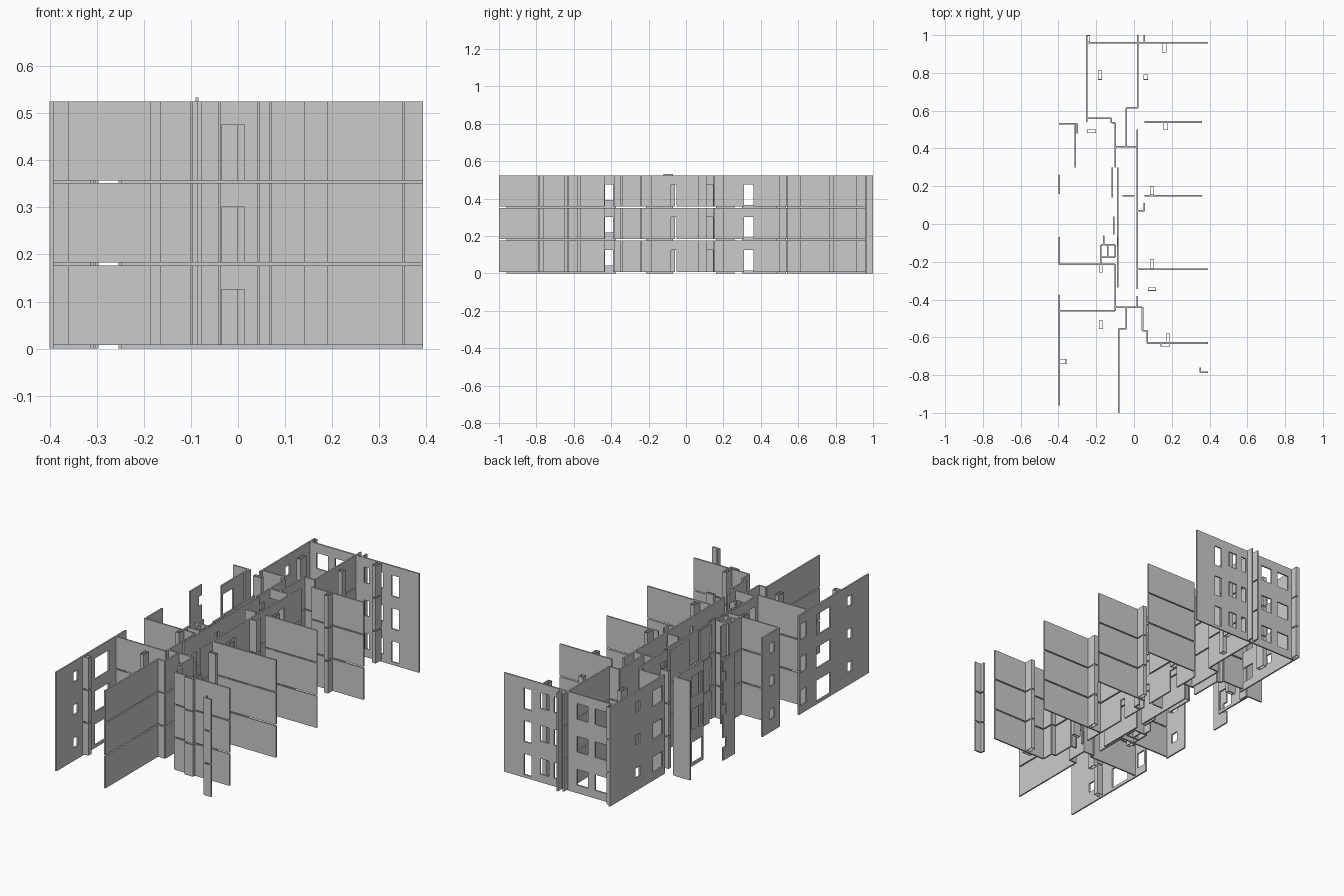
import bpy, bmesh

if "Cube" in bpy.data.objects:
    bpy.data.objects.remove(bpy.data.objects["Cube"])

BASES = (0.008, 0.183, 0.357)   # floor level of each storey
HEIGHT = 0.168                  # wall height per storey
TOP = 0.525
DOOR, WINDOW, SMALL = (0.008, 0.118), (0.035, 0.118), (0.06, 0.112)


def finish(name, bm, thickness):
    mesh = bpy.data.meshes.new(name)
    bm.to_mesh(mesh)
    bm.free()
    obj = bpy.data.objects.new(name, mesh)
    bpy.context.collection.objects.link(obj)
    mod = obj.modifiers.new("thickness", 'SOLIDIFY')
    mod.thickness, mod.offset = thickness, 0
    return obj


def panel(bm, axis, pos, a0, a1, z0, z1, holes):
    """Upright sheet along an axis, with rectangular holes (a0, a1, z0, z1)."""
    cuts_a = sorted({a0, a1} | {min(max(a, a0), a1) for h in holes for a in h[:2]})
    cuts_z = sorted({z0, z1} | {min(max(z, z0), z1) for h in holes for z in h[2:]})
    verts = {}

    def vert(a, z):
        if (a, z) not in verts:
            verts[a, z] = bm.verts.new((a, pos, z) if axis == 'x' else (pos, a, z))
        return verts[a, z]

    for p, q in zip(cuts_a, cuts_a[1:]):
        for r, s in zip(cuts_z, cuts_z[1:]):
            ma, mz = (p + q) / 2, (r + s) / 2
            if not any(h[0] < ma < h[1] and h[2] < mz < h[3] for h in holes):
                bm.faces.new([vert(p, r), vert(q, r), vert(q, s), vert(p, s)])
    for v in [v for v in verts.values() if not v.link_faces]:
        bm.verts.remove(v)


def walls(name, specs, full=False, thickness=0.008):
    """Each spec: axis, position, start, end, then openings (start, end, kind)."""
    bm = bmesh.new()
    for axis, pos, a0, a1, *ops in specs:
        holes = [[(o[0], o[1], round(b + o[2][0], 4), round(b + o[2][1], 4)) for o in ops] for b in BASES]
        if full:
            panel(bm, axis, pos, a0, a1, 0, TOP, sum(holes, []))
        else:
            for b, h in zip(BASES, holes):
                # doors reach the floor of the storey
                h = [(p, q, b if r < b + 0.01 else r, s) for p, q, r, s in h]
                panel(bm, axis, pos, a0, a1, b, b + HEIGHT, h)
    return finish(name, bm, thickness)


def shafts(name, rects):
    """Hollow rectangular ducts, one per storey."""
    bm = bmesh.new()
    for x0, x1, y0, y1 in rects:
        for b in BASES:
            ring = [[bm.verts.new((x, y, z)) for x, y in ((x0, y0), (x1, y0), (x1, y1), (x0, y1))]
                    for z in (b, b + HEIGHT)]
            for i in range(4):
                j = (i + 1) % 4
                bm.faces.new([ring[0][i], ring[0][j], ring[1][j], ring[1][i]])
    return finish(name, bm, 0.004)


# Outer facades, continuous over all storeys
walls("back_facade", [
    ('x', 0.96, -0.25, 0.393, (-0.21, -0.14, WINDOW), (-0.10, -0.035, WINDOW),
     (0.07, 0.10, WINDOW), (0.13, 0.18, WINDOW), (0.23, 0.275, DOOR)),
    ('y', 0.055, 0.96, 1.0)], full=True)
walls("left_back_facade", [
    ('y', -0.25, 0.54, 1.0, (0.56, 0.64, WINDOW), (0.75, 0.785, SMALL)),
    ('x', 0.53, -0.397, -0.30),
    ('y', -0.31, 0.30, 0.53, (0.31, 0.40, DOOR)),
    ('y', -0.30, 0.48, 0.53)], full=True)
walls("left_front_facade", [
    ('y', -0.396, 0.16, 0.26, (0.235, 0.26, SMALL)),
    ('y', -0.396, -0.215, -0.07, (-0.17, -0.13, SMALL)),
    ('y', -0.396, -0.96, -0.375, (-0.44, -0.39, WINDOW), (-0.64, -0.52, DOOR),
     (-0.82, -0.78, SMALL))], full=True)

# Walls between flats on the right side
walls("right_party_walls", [
    ('x', 0.54, 0.055, 0.36),
    ('x', 0.15, 0.055, 0.36),
    ('x', -0.24, 0.02, 0.393),
    ('x', -0.63, 0.07, 0.393),
    ('y', 0.07, -0.63, -0.565),
    ('x', -0.565, 0.045, 0.07),
    ('y', 0.045, -0.565, -0.44),
    ('y', 0.055, 0.07, 0.11),
    ('x', 0.07, 0.02, 0.055)])
walls("right_corner_fin", [
    ('y', 0.352, -0.785, -0.76),
    ('x', -0.785, 0.352, 0.393)])

# Walls between flats on the left side
walls("left_party_walls", [
    ('x', -0.213, -0.396, -0.10),
    ('x', -0.46, -0.396, -0.10),
    ('x', 0.56, -0.25, -0.12),
    ('y', -0.12, 0.535, 0.56),
    ('x', 0.535, -0.12, -0.10),
    ('y', -0.10, 0.41, 0.535)])

# Long spine walls at both ends of the corridor
walls("spine_walls", [
    ('y', 0.02, 0.615, 1.0),
    ('x', 0.615, -0.04, 0.02),
    ('y', -0.04, 0.41, 0.615),
    ('y', -0.04, -0.555, -0.44),
    ('x', -0.555, -0.082, -0.04),
    ('y', -0.082, -1.0, -0.555)])

# Central corridor
walls("corridor_end_walls", [
    ('x', 0.41, -0.10, 0.018, (-0.097, -0.05, DOOR)),
    ('x', -0.44, -0.10, 0.045, (-0.035, 0.014, DOOR)),
    ('x', 0.15, -0.06, 0.0)])
walls("corridor_right_wall", [
    ('y', 0.018, -0.435, -0.38, (-0.432, -0.39, DOOR)),
    ('y', 0.018, -0.345, 0.50, (-0.08, -0.05, DOOR), (0.10, 0.145, DOOR), (0.31, 0.36, DOOR))])
walls("corridor_left_wall", [
    ('y', -0.10, 0.30, 0.41, (0.31, 0.36, DOOR)),
    ('y', -0.115, 0.14, 0.30),
    ('y', -0.087, 0.12, 0.30),
    ('y', -0.087, -0.335, 0.12, (-0.08, -0.04, DOOR)),
    ('y', -0.106, -0.055, 0.04, (-0.055, -0.04, DOOR)),
    ('y', -0.10, -0.46, -0.213, (-0.435, -0.385, DOOR))])

# Lift and service core beside the corridor
walls("service_core", [
    ('y', -0.16, -0.11, -0.06),
    ('x', -0.11, -0.175, -0.10),
    ('y', -0.175, -0.21, -0.11),
    ('x', -0.175, -0.175, -0.10),
    ('y', -0.14, -0.175, -0.11),
    ('y', -0.10, -0.175, -0.11)])

# Small raised cap above the corridor
bm = bmesh.new()
panel(bm, 'y', -0.087, -0.12, -0.07, TOP, 0.533, [])
finish("roof_cap", bm, 0.006)

# Vertical ducts
shafts("right_ducts", [
    (0.15, 0.17, 0.91, 0.957), (0.052, 0.074, 0.765, 0.79),
    (0.157, 0.178, 0.50, 0.537), (0.085, 0.105, 0.155, 0.20),
    (0.085, 0.105, -0.235, -0.187), (0.075, 0.115, -0.352, -0.337),
    (0.17, 0.19, -0.627, -0.58), (0.143, 0.19, -0.648, -0.633)])
shafts("left_ducts", [
    (-0.19, -0.17, 0.765, 0.815), (-0.247, -0.203, 0.483, 0.50),
    (-0.185, -0.167, -0.256, -0.216), (-0.185, -0.165, -0.555, -0.512),
    (-0.393, -0.36, -0.74, -0.716), (-0.247, -0.235, 0.965, 0.998)])
